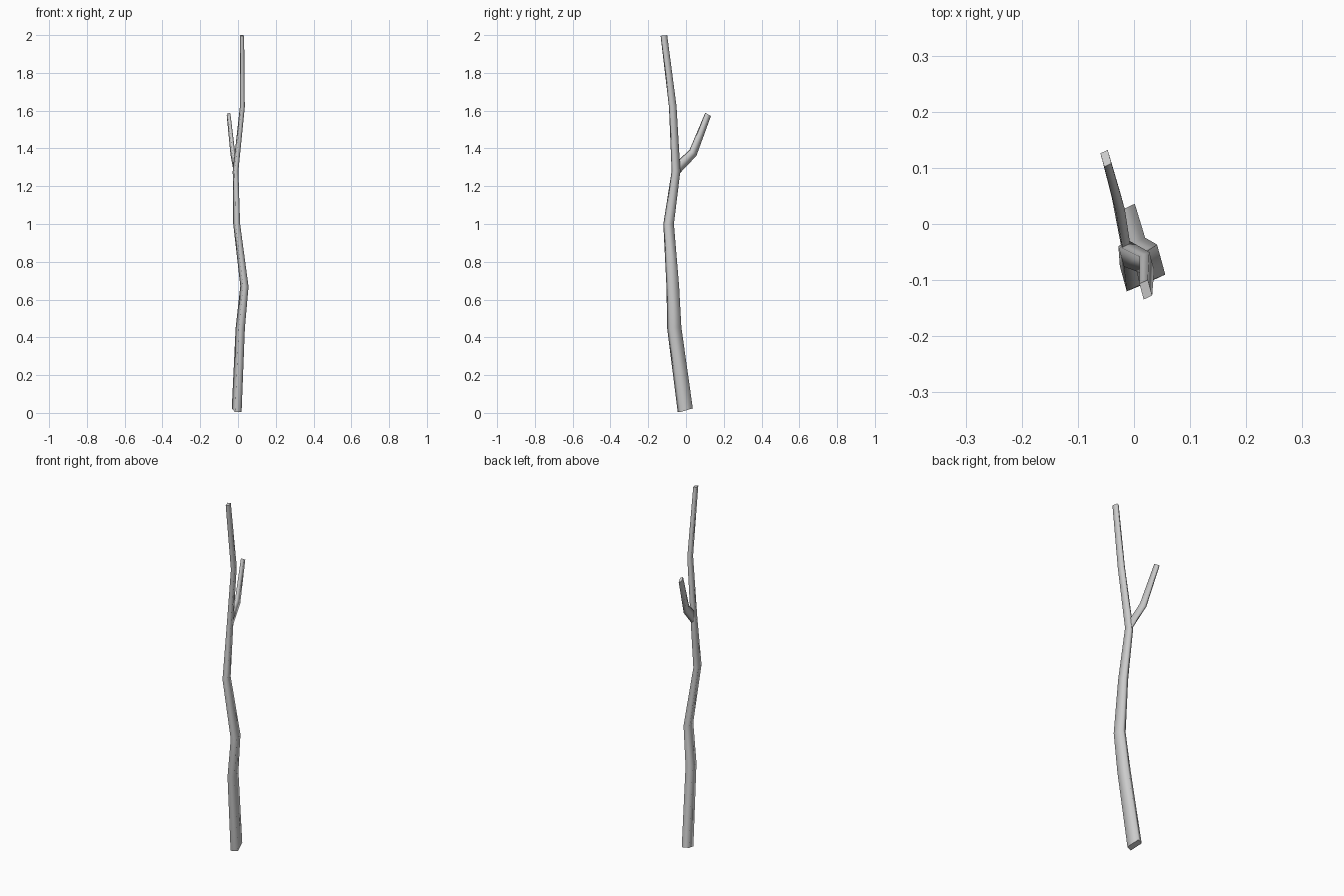
import bpy, bmesh

if "Cube" in bpy.data.objects:
    bpy.data.objects.remove(bpy.data.objects["Cube"])

# Each ring: centre x, y, z, depth of the skewed four-sided section, slope of z along y and x
TRUNK = [
    (-0.007, -0.004, 0.014, 0.080, 0.28, -0.1),
    (0.012, -0.062, 0.45, 0.075, 0.08, 0),
    (0.034, -0.070, 0.67, 0.067, 0.05, 0),
    (-0.007, -0.092, 1.00, 0.056, 0, 0),
    (-0.013, -0.053, 1.28, 0.046, 0, 0),
    (0.023, -0.070, 1.62, 0.040, 0.1, 0),
    (0.021, -0.117, 1.998, 0.035, 0.1, 0),
]
TWIG = [
    (-0.013, -0.050, 1.29, 0.030, -1.6, 0),
    (-0.028, 0.037, 1.377, 0.036, -0.9, 0),
    (-0.050, 0.117, 1.58, 0.030, -0.6, 0),
]
# Corners of the section for a depth of 1: back, right, front, left
SECTION = [(0.105, 0.5), (0.325, -0.3), (-0.105, -0.5), (-0.325, 0.3)]


def limb(name, rings):
    bm = bmesh.new()
    loops = []
    for x, y, z, s, ty, tx in rings:
        loops.append([bm.verts.new((x + u * s, y + v * s, z + s * (v * ty + u * tx)))
                      for u, v in SECTION])
    for a, b in zip(loops, loops[1:]):
        for i in range(4):
            j = (i + 1) % 4
            bm.faces.new((a[i], a[j], b[j], b[i])).smooth = True
    # flat cut ends
    for end in (loops[0], loops[-1]):
        cap = bm.faces.new(end)
        for e in cap.edges:
            e.smooth = False
    bmesh.ops.recalc_face_normals(bm, faces=bm.faces)
    mesh = bpy.data.meshes.new(name)
    bm.to_mesh(mesh)
    bm.free()
    obj = bpy.data.objects.new(name, mesh)
    bpy.context.collection.objects.link(obj)
    return obj


# Main stem and the side shoot growing from its fork
limb("main_branch", TRUNK)
limb("side_twig", TWIG)
